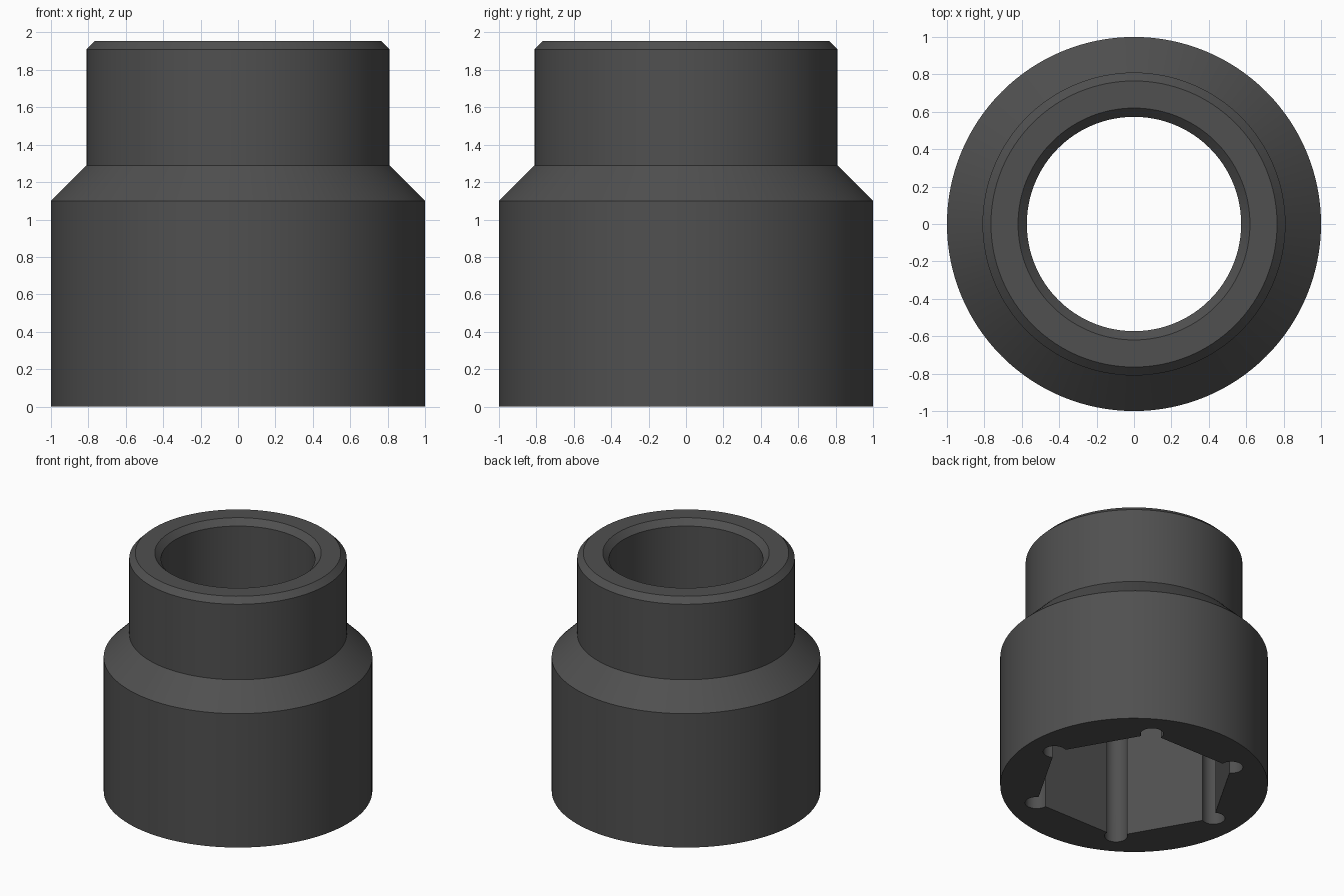
import bpy, bmesh, math

if "Cube" in bpy.data.objects:
    bpy.data.objects.remove(bpy.data.objects["Cube"])

SEGMENTS = 128
HEX_RADIUS = 0.775     # centre to hex corner
RELIEF_RADIUS = 0.086  # round relief at each corner
HEX_DEPTH = 1.1


def make_object(name, bm):
    bmesh.ops.recalc_face_normals(bm, faces=bm.faces)
    mesh = bpy.data.meshes.new(name)
    bm.to_mesh(mesh)
    bm.free()
    obj = bpy.data.objects.new(name, mesh)
    bpy.context.collection.objects.link(obj)
    return obj


def lathe(name, profile):
    """Revolve a closed (radius, height) profile around z."""
    bm = bmesh.new()
    rings = []
    for i in range(SEGMENTS):
        a = 2 * math.pi * i / SEGMENTS
        rings.append([bm.verts.new((r * math.cos(a), r * math.sin(a), z)) for r, z in profile])
    n = len(profile)
    for i in range(SEGMENTS):
        here, there = rings[i], rings[(i + 1) % SEGMENTS]
        for j in range(n):
            k = (j + 1) % n
            bm.faces.new((here[j], there[j], there[k], here[k]))
    return make_object(name, bm)


def hex_prism(name, bottom, top):
    """Hexagon with a 240 degree relief arc at every corner, extruded upwards."""
    bm = bmesh.new()
    outline = []
    for i in range(6):
        corner = math.radians(60 * i)
        cx, cy = HEX_RADIUS * math.cos(corner), HEX_RADIUS * math.sin(corner)
        for step in range(21):
            a = corner + math.radians(-120 + 12 * step)
            outline.append(bm.verts.new((cx + RELIEF_RADIUS * math.cos(a),
                                         cy + RELIEF_RADIUS * math.sin(a), bottom)))
    face = bm.faces.new(outline)
    extruded = bmesh.ops.extrude_face_region(bm, geom=[face])["geom"]
    moved = [v for v in extruded if isinstance(v, bmesh.types.BMVert)]
    bmesh.ops.translate(bm, verts=moved, vec=(0, 0, top - bottom))
    return make_object(name, bm)


# Stepped body with shoulder, chamfered rim and through bore
body = lathe("socket_body", [
    (1.0, 0.0), (1.0, 1.1), (0.81, 1.29), (0.81, 1.91), (0.765, 1.955),
    (0.62, 1.955), (0.573, 1.908), (0.573, 0.0)])

# Hexagonal recess cut from below
cutter = hex_prism("hex_recess_cutter", -0.1, HEX_DEPTH)
cutter.hide_render = True
cut = body.modifiers.new("hex_recess", 'BOOLEAN')
cut.operation = 'DIFFERENCE'
cut.solver = 'EXACT'
cut.object = cutter

bpy.context.view_layer.objects.active = body
body.select_set(True)
bpy.ops.object.modifier_apply(modifier=cut.name)
bpy.data.objects.remove(cutter)

# Dark grey metal
steel = bpy.data.materials.new("dark_grey_steel")
steel.diffuse_color = (0.08, 0.08, 0.08, 1.0)
steel.use_nodes = True
steel.node_tree.nodes["Principled BSDF"].inputs["Base Color"].default_value = steel.diffuse_color
body.data.materials.clear()
body.data.materials.append(steel)

# Smooth walls, crisp edges
bpy.ops.object.select_all(action='DESELECT')
body.select_set(True)
bpy.context.view_layer.objects.active = body
bpy.ops.object.shade_smooth_by_angle(angle=math.radians(30))
